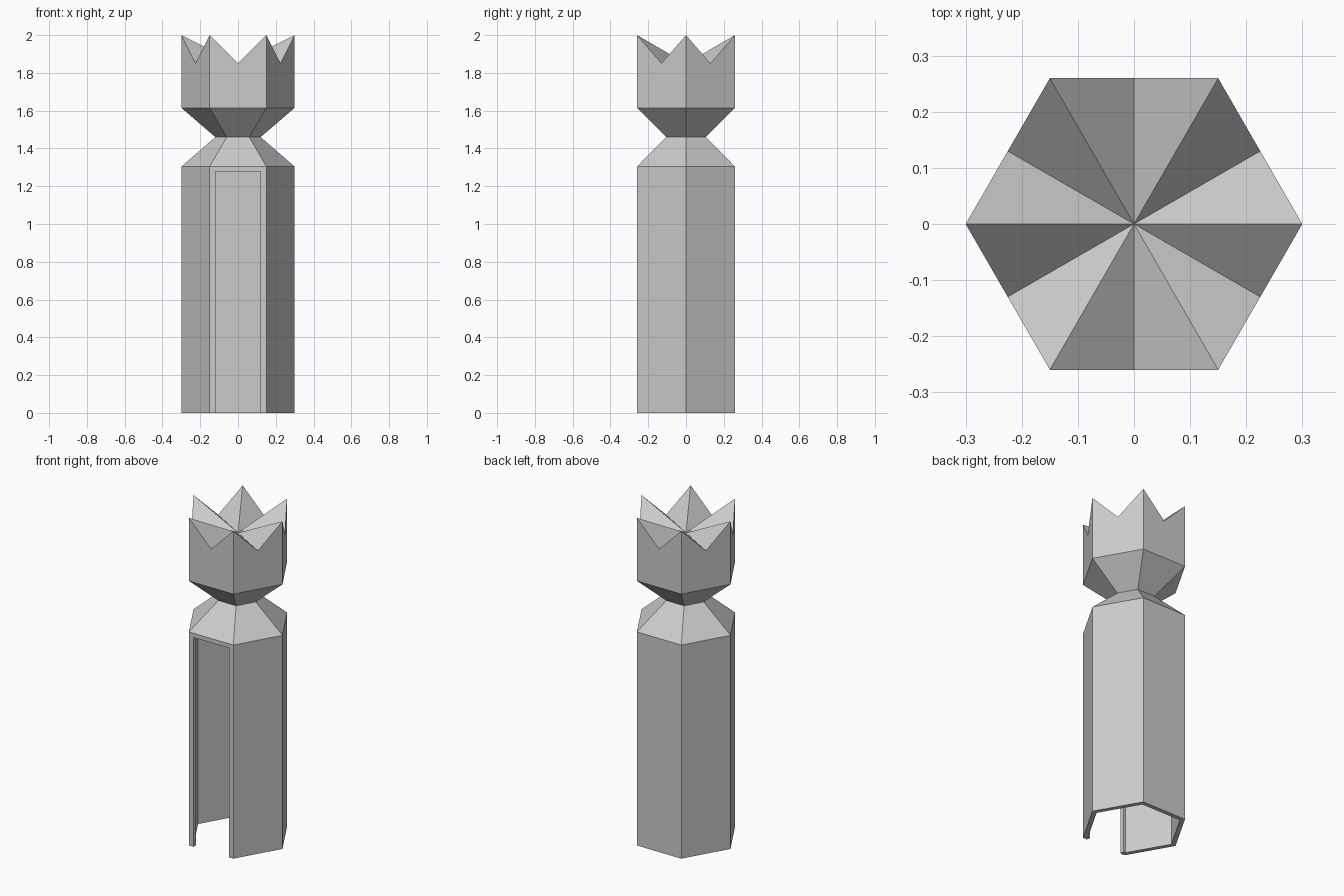
import bpy, bmesh
from math import cos, sin, pi, radians

SIDES = 6
RADIUS, INNER, NECK = 0.3, 0.27, 0.12
EAVES, NECK_Z, FLARE, VALLEY, TOP = 1.304, 1.46, 1.615, 1.85, 2.0
CEILING, DOOR = 1.278, 0.12

cube = bpy.data.objects.get("Cube")
if cube:
    bpy.data.objects.remove(cube, do_unlink=True)

stone = bpy.data.materials.new("grey stone")
stone.use_nodes = True
colour = (0.6, 0.6, 0.6, 1)
stone.diffuse_color = colour
stone.node_tree.nodes["Principled BSDF"].inputs["Base Color"].default_value = colour


def hexagon(r, start=0):
    return [(r * cos(start + i * 2 * pi / SIDES), r * sin(start + i * 2 * pi / SIDES))
            for i in range(SIDES)]


def ring(bm, outline, z):
    return [bm.verts.new((x, y, z)) for x, y in outline]


def bridge(bm, low, high):
    for i in range(len(low)):
        j = (i + 1) % len(low)
        bm.faces.new((low[i], low[j], high[j], high[i]))


def finish(bm, name):
    bmesh.ops.recalc_face_normals(bm, faces=bm.faces)
    mesh = bpy.data.meshes.new(name)
    bm.to_mesh(mesh)
    bm.free()
    mesh.materials.append(stone)
    obj = bpy.data.objects.new(name, mesh)
    bpy.context.collection.objects.link(obj)
    return obj


def stack(name, levels):
    """Closed solid through a list of (outline, height)."""
    bm = bmesh.new()
    rings = [ring(bm, outline, z) for outline, z in levels]
    for low, high in zip(rings, rings[1:]):
        bridge(bm, low, high)
    bm.faces.new(rings[0])
    bm.faces.new(rings[-1])
    return finish(bm, name)


# Hexagonal shaft with sloping shoulders up to the neck
shaft = stack("tower_shaft", [(hexagon(RADIUS), 0), (hexagon(RADIUS), EAVES),
                              (hexagon(NECK), NECK_Z)])

# Hollow chamber and front doorway, cut as one keyhole-shaped prism
wall_y = -INNER * sin(pi / 3)
chamber = hexagon(INNER, radians(-60))          # from front left corner round to front right
doorway = [(-DOOR, wall_y), (-DOOR, -0.5), (DOOR, -0.5), (DOOR, wall_y)]
outline = chamber + doorway
cutter = stack("chamber_cutter", [(outline, -0.2), (outline, CEILING)])
cutter.hide_render = True

cut = shaft.modifiers.new("hollow", 'BOOLEAN')
cut.operation = 'DIFFERENCE'
cut.solver = 'EXACT'
cut.object = cutter
bpy.context.view_layer.objects.active = shaft
shaft.select_set(True)
bpy.ops.object.modifier_apply(modifier=cut.name)
bpy.data.objects.remove(cutter, do_unlink=True)

# Flared head with a crown of six points folding down to the centre
bm = bmesh.new()
neck = ring(bm, hexagon(NECK), NECK_Z)
flare = ring(bm, hexagon(RADIUS), FLARE)
peaks = ring(bm, hexagon(RADIUS), TOP)
valleys = ring(bm, hexagon(RADIUS * cos(pi / SIDES), pi / SIDES), VALLEY)
centre = bm.verts.new((0, 0, VALLEY))
bridge(bm, neck, flare)
for i in range(SIDES):
    j = (i + 1) % SIDES
    bm.faces.new((flare[i], flare[j], peaks[j], valleys[i], peaks[i]))
    bm.faces.new((peaks[i], valleys[i], centre))
    bm.faces.new((valleys[i], peaks[j], centre))
bm.faces.new(neck)
finish(bm, "crown_head")
